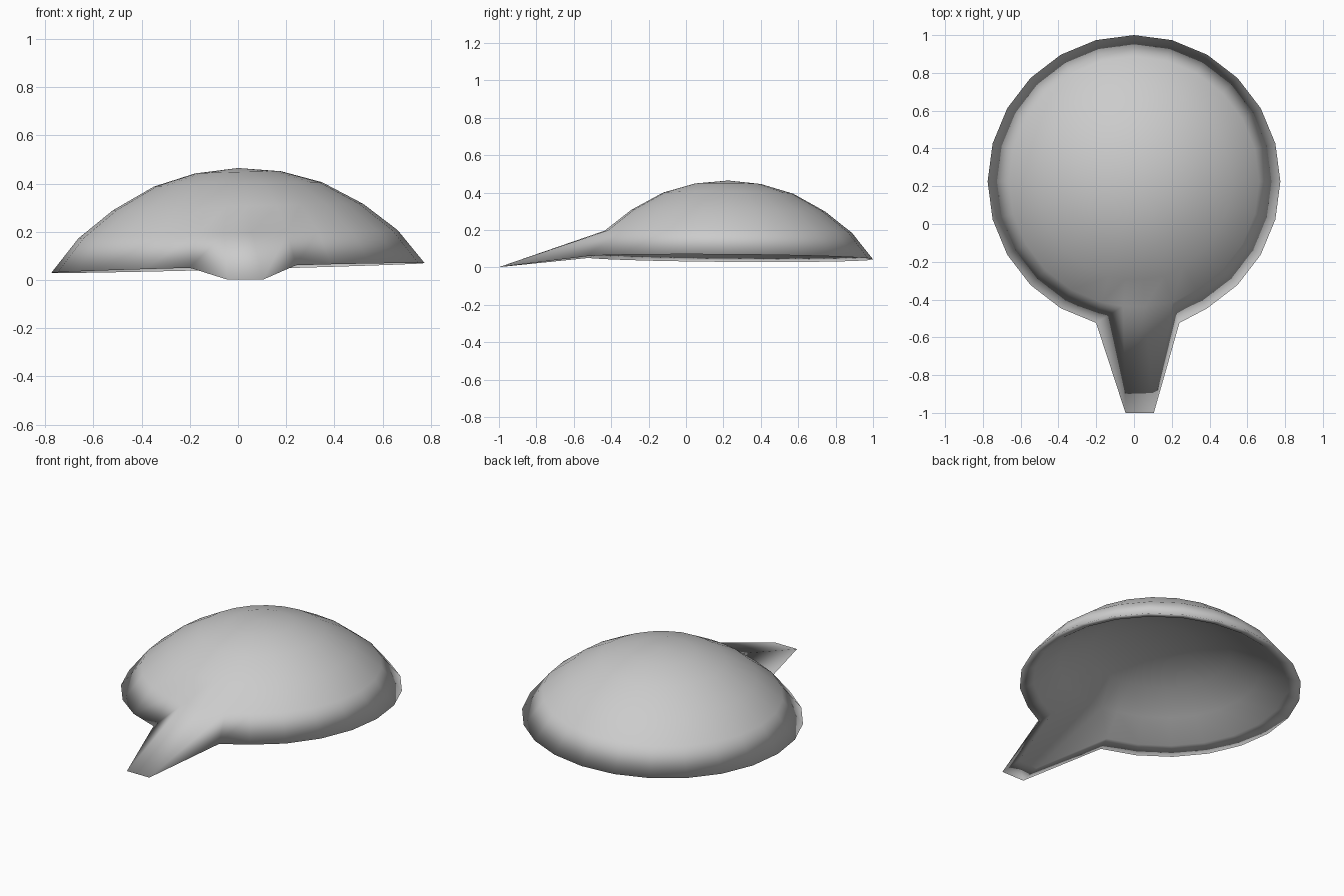
import bpy, bmesh, math

if "Cube" in bpy.data.objects:
    bpy.data.objects.remove(bpy.data.objects["Cube"])

CY, R = 0.225, 0.775          # dome centre and rim radius
# angles around the dome; the two extra ones at the front carry the spout
ANGLES = [-105, -95, -85] + [-75 + 15 * i for i in range(22)]
TIP = {1: (-0.045, -1.0), 2: (0.105, -1.0)}

bm = bmesh.new()


def ring(scale, z, spout=False, base=0.0):
    """One loop of the shell; spout loops reach out to the tip."""
    verts = []
    for i, a in enumerate(ANGLES):
        a = math.radians(a)
        x = R * scale * math.cos(a)
        y = CY + R * scale * math.sin(a)
        h = z + 0.026 * x - 0.008 * (y - CY)      # slight tilt of the shell
        if i in (0, 3):
            x = x * 1.1 + 0.02 * scale
        if spout and i in TIP:
            tx, ty = TIP[i]
            x, y, h = tx * (1 if scale == 1 else 0.85), CY + (ty - CY) * scale, base
        verts.append(bm.verts.new((x, y, h)))
    return verts


def bridge(a, b):
    n = len(a)
    for i in range(n):
        bm.faces.new((a[i], a[(i + 1) % n], b[(i + 1) % n], b[i]))


def cap(a, z):
    c = bm.verts.new((0, CY, z))
    for i in range(len(a)):
        bm.faces.new((a[i], a[(i + 1) % len(a)], c))


# rim shared by the outside and the underside
rim = ring(1, 0.05, True, 0.002)

# outer dome
last = rim
for s, z in ((0.855, 0.19), (0.67, 0.303), (0.45, 0.397), (0.23, 0.447)):
    nxt = ring(s, z)
    bridge(last, nxt)
    last = nxt
cap(last, 0.465)

# hollow underside
last = rim
for s, z, sp in ((0.9, 0.075, True), (0.72, 0.17, False), (0.5, 0.26, False),
                 (0.25, 0.31, False)):
    nxt = ring(s, z, sp, 0.024)
    bridge(last, nxt)
    last = nxt
cap(last, 0.325)

bmesh.ops.recalc_face_normals(bm, faces=bm.faces)
for f in bm.faces:
    f.smooth = True
mesh = bpy.data.meshes.new("spouted_dome")
bm.to_mesh(mesh)
bm.free()

mat = bpy.data.materials.new("light grey")
mat.diffuse_color = (0.6, 0.6, 0.6, 1)
mat.use_nodes = True
mat.node_tree.nodes["Principled BSDF"].inputs["Base Color"].default_value = mat.diffuse_color
mesh.materials.append(mat)
obj = bpy.data.objects.new("spouted_dome", mesh)
bpy.context.collection.objects.link(obj)
